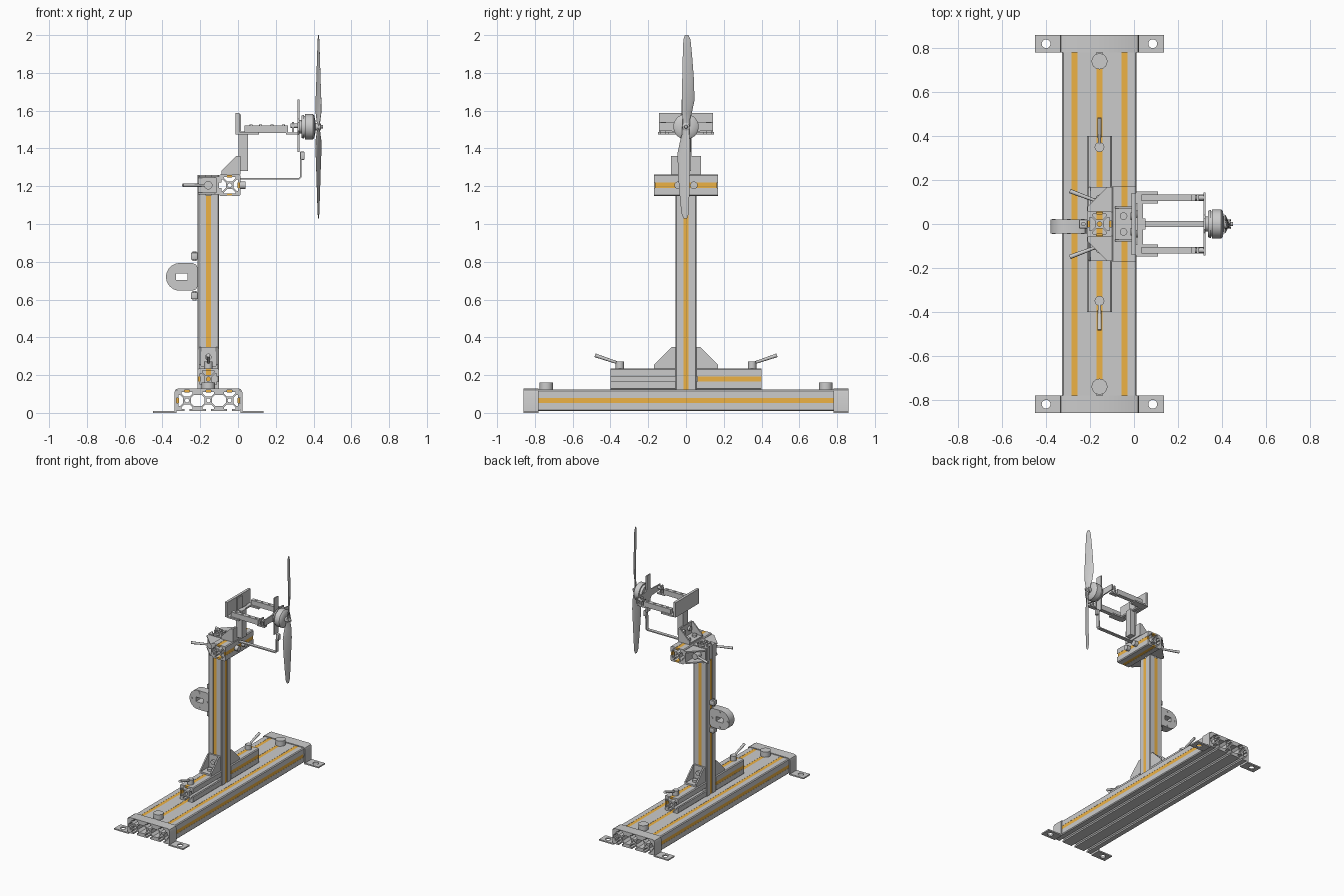
import bpy, bmesh
from math import sin, cos, pi
from mathutils import Vector, Matrix

if "Cube" in bpy.data.objects:
    bpy.data.objects.remove(bpy.data.objects["Cube"])

ORANGE = bpy.data.materials.new("orange_strip")
ORANGE.diffuse_color = (0.85, 0.45, 0.06, 1)
ORANGE.use_nodes = True
ORANGE.node_tree.nodes["Principled BSDF"].inputs["Base Color"].default_value = ORANGE.diffuse_color
CX, H = -0.157, 0.0565            # post centre x, half size of one rail cell
X, Y, Z = Vector((1, 0, 0)), Vector((0, 1, 0)), Vector((0, 0, 1))


def link(name, mesh):
    o = bpy.data.objects.new(name, mesh)
    bpy.context.collection.objects.link(o)
    return o


def from_bm(name, bm):
    bmesh.ops.recalc_face_normals(bm, faces=bm.faces)
    m = bpy.data.meshes.new(name)
    bm.to_mesh(m)
    bm.free()
    return link(name, m)


def frame(x, z, o=(0, 0, 0)):
    """Matrix whose local x and z point along the given directions."""
    m = Matrix((x, z.cross(x), z)).transposed().to_4x4()
    m.translation = o
    return m


def box(name, x0, x1, y0, y1, z0, z1, mat=None, bevel=0):
    bm = bmesh.new()
    bmesh.ops.create_cube(bm, size=1, matrix=Matrix.Translation(((x0+x1)/2, (y0+y1)/2, (z0+z1)/2))
                          @ Matrix.Diagonal((x1-x0, y1-y0, z1-z0, 1)))
    if bevel:
        bmesh.ops.bevel(bm, geom=bm.edges[:], offset=bevel, segments=2, affect='EDGES', profile=0.5)
    o = from_bm(name, bm)
    if mat:
        o.data.materials.append(mat)
    return o


def cyl(name, p0, p1, r, r2=None, n=24):
    p0, p1 = Vector(p0), Vector(p1)
    d = p1 - p0
    bm = bmesh.new()
    bmesh.ops.create_cone(bm, cap_ends=True, segments=n, radius1=r, radius2=r if r2 is None else r2, depth=d.length,
                          matrix=Matrix.Translation((p0+p1)/2) @ d.to_track_quat('Z', 'Y').to_matrix().to_4x4())
    return from_bm(name, bm)


def circle(u, v, r, n=20, a0=0, a1=2*pi):
    return [(u + r*cos(a0+(a1-a0)*i/n), v + r*sin(a0+(a1-a0)*i/n)) for i in range(n)]


def prism(name, loops, axis, a, b):
    """Fill nested 2D loops (holes inside) and extrude from a to b along an axis."""
    cu = bpy.data.curves.new(name, 'CURVE')
    cu.dimensions, cu.fill_mode, cu.extrude = '2D', 'BOTH', abs(b-a)/2
    for lp in loops:
        s = cu.splines.new('POLY')
        s.points.add(len(lp)-1)
        for p, (u, v) in zip(s.points, lp):
            p.co = (u, v, 0, 1)
        s.use_cyclic_u = True
    tmp = link(name + "_curve", cu)
    mesh = bpy.data.meshes.new_from_object(tmp.evaluated_get(bpy.context.evaluated_depsgraph_get()))
    bpy.data.objects.remove(tmp)
    rot = {'x': frame(Y, X), 'y': frame(X, -Y), 'z': Matrix.Identity(4)}[axis]
    mesh.transform(Matrix.Translation({'x': X, 'y': Y, 'z': Z}[axis]*(a+b)/2) @ rot)
    bm = bmesh.new()
    bm.from_mesh(mesh)
    bmesh.ops.remove_doubles(bm, verts=bm.verts, dist=1e-5)
    return from_bm(name, bm)


def join(name, objs):
    bpy.ops.object.select_all(action='DESELECT')
    for o in objs:
        o.select_set(True)
    bpy.context.view_layer.objects.active = objs[0]
    bpy.ops.object.join()
    objs[0].name = name
    return objs[0]


def rail(name, u, v, axis, a, b, n=1):
    """T-slot extrusion of n cells side by side."""
    slot = [(-.0135, 0), (-.0135, .012), (-.03, .012), (-.03, .02), (-.014, .036)]
    slot += [(-t, d) for t, d in reversed(slot)]
    us = [u + (i-(n-1)/2)*2*H for i in range(n)]
    l, r, c = us[0]-H, us[-1]+H, .006
    out = [(l, v-H+c), (l+c, v-H)] + [(q+t, v-H+d) for q in us for t, d in slot]
    out += [(r-c, v-H), (r, v-H+c)] + [(r-d, v+t) for t, d in slot]
    out += [(r, v+H-c), (r-c, v+H)] + [(q-t, v+H-d) for q in us[::-1] for t, d in slot]
    out += [(l+c, v+H), (l, v+H-c)] + [(l+d, v-t) for t, d in slot]
    loops = [out] + [circle(q, v, .011, 12) for q in us]
    for q in us[:-1]:
        w = q + H
        loops.append([(w+s*a_, v+b_) for s, a_, b_ in ((-1, .036, -.014), (-1, .02, -.03), (1, .02, -.03), (1, .036, -.014),
                                                      (1, .036, .014), (1, .02, .03), (-1, .02, .03), (-1, .036, .014))])
    return prism(name, loops, axis, a, b)


def gusset(name, m, s=.112, w=.1, t=.012, bolts=(0,)):
    """Hollow angle bracket: legs along local x and z."""
    tri = [(0, 0), (s, 0), (s, .02), (.02, s), (0, s)]
    parts = [box("p", 0, s, -w/2, w/2, 0, t), box("p", 0, t, -w/2, w/2, 0, s)]
    parts += [prism("p", [tri], 'y', k*w/2, k*(w/2-.01)) for k in (-1, 1)]
    for y in bolts:
        parts += [cyl("p", (.06, y, t), (.06, y, .028), .017), cyl("p", (t, y, .06), (.028, y, .06), .017)]
    o = join(name, parts)
    o.data.transform(m)
    return o


def lever(name, foot, top, tip):
    foot, top, tip = map(Vector, (foot, top, tip))
    join(name, [cyl("p", foot, top, .022), cyl("p", foot.lerp(top, .7), tip, .007, .010, 12)])


# Base rail with strips, straps and feet
rail("base_rail", CX, .066, 'y', -.86, .86, 3)
for i in (-1, 0, 1):
    e = .71 if i == 0 else .78
    x = CX + i*2*H
    box("base_top_strip", x-.0135, x+.0135, -e, e, .108, .1215, ORANGE)
for k in (-1, 1):
    xs = sorted((CX + k*(3*H-.001), CX + k*(3*H-.014)))
    box("base_side_strip", *xs, -.78, .78, .0525, .0795, ORANGE)
    half = [(.1695, 0), (.18, 0), (.18, .108), (.175, .122), (.162, .129)]
    strap = [(CX+a, z) for a, z in half] + [(CX-a, z) for a, z in half[::-1]] + [(CX-.1695, .1225), (CX+.1695, .1225)]
    prism("end_strap", [strap], 'y', k*.78, k*.86)
    cyl("base_knob", (CX, k*.74, .12), (CX, k*.74, .162), .036)
    for x0, x1, hx in ((-.45, CX-.17, -.4), (CX+.17, .136, .085)):
        y0, y1 = k*.78, k*.86
        prism("foot_tab", [[(x0, y0), (x1, y0), (x1, y1), (x0, y1)], circle(hx, k*.82, .02)], 'z', 0, .01)

# Post and the two rails beside it
rail("post", CX, 0, 'z', .122, 1.26)
for k in (-1, 1):
    a, b = sorted((k*(H-.001), k*(H-.014)))
    box("post_side_strip", CX-.0135, CX+.0135, a, b, .125, 1.15, ORANGE)
    box("post_face_strip", CX+a, CX+b, -.0135, .0135, .125, 1.15, ORANGE)
    rail("foot_rail", CX, .179, 'y', k*H, k*.4)
    y0, y1 = sorted((k*.06, k*.4))
    box("foot_rail_strip", CX+a, CX+b, y0, y1, .1655, .1925, ORANGE)
    box("foot_rail_top_strip", CX-.0135, CX+.0135, y0, y1, .221, .2345, ORANGE)
    gusset("post_gusset", frame(Y*k, Z, (CX, k*H, .2355)))
    lever("foot_lever", (CX, k*.35, .235), (CX, k*.35, .272), (CX, k*.482, .305))
    # Brackets and levers at the top of the post
    gusset("head_gusset", frame(-X, Y*k, (CX+H, k*H, 1.205)), w=.095, bolts=())
    lever("head_lever", (CX, k*H, 1.205), (CX, k*.118, 1.205), (-.292, k*.15, 1.205))

# Crossbar
BX = CX + 2*H
rail("crossbar", BX, 1.205, 'y', -.17, .17)
for z in (1.1497, 1.2473):
    box("crossbar_strip", BX-.0135, BX+.0135, -.17, .17, z, z+.013, ORANGE)
box("crossbar_face_strip", BX+H-.014, BX+H-.001, -.165, .165, 1.1915, 1.2185, ORANGE)
for k in (-1, 1):
    cyl("crossbar_bolt", (BX+H-.005, k*.042, 1.205), (.04, k*.042, 1.205), .02)
gusset("arm_gusset", frame(-X, Z, (BX+H, 0, 1.261)), s=.1, w=.16, bolts=(-.036, .036))

# Oval holder behind the post
oval = circle(-.308, .72, .073, 20, pi/2, 3*pi/2) + [(-.24, .647), (-.222, .655), (-.212, .675),
                                                    (-.212, .765), (-.222, .785), (-.24, .793)]
prism("oval_holder", [oval, [(-.328, .703), (-.268, .703), (-.268, .738), (-.328, .738)]], 'y', -.043, .02)
for x, z in ((-.365, .72), (-.298, .778), (-.298, .662), (-.234, .72)):
    cyl("oval_bolt", (x, -.046, z), (x, .023, z), .008, n=12)
for z in (.62, .83):
    box("holder_clip", -.25, -.212, -.02, .02, z-.018, z+.018, bevel=.004)
    cyl("clip_screw", (-.23, 0, z-.025), (-.23, 0, z+.025), .01, n=12)

# Upright arm, rear board and the two load bars
box("arm_plate", .003, .016, -.03, .03, 1.28, 1.58)
box("arm_upright", .016, .052, -.026, .026, 1.28, 1.49)
box("rear_board", -.012, .008, -.142, .142, 1.475, 1.588)
box("arm_cross_foot", .016, .04, -.142, .142, 1.475, 1.487)
for k in (-1, 1):
    y0, y1 = sorted((k*.105, k*.135))
    box("load_bar", .035, .265, y0, y1, 1.482, 1.522)
    box("load_bar_mount", .008, .11, min(k*.093, k*.147), max(k*.093, k*.147), 1.474, 1.486)
    box("load_bar_tab", .255, .318, y0, y1, 1.474, 1.484)
    box("load_bar_end", .285, .296, y0, y1, 1.474, 1.54)
    cyl("tab_screw", (.278, k*.12, 1.52), (.318, k*.12, 1.52), .012, n=12)
    for x in (.07, .12, .18, .24):
        cyl("load_bar_screw", (x, k*.12, 1.52), (x, k*.12, 1.526), .008, n=12)

# Motor plate: a thin cross
MZ = 1.515
arm = [(.143, -.022), (.143, .022), (.04, .025), (.024, .04), (.024, .145)]
q = arm + [(-y, z) for y, z in arm[::-1]]
plate = q + [(-.024, -.135), (-.024, -.04), (-.04, -.025)][::-1] + [(.024, -.135), (.024, -.04), (.04, -.025)]
prism("motor_plate", [[(y, MZ+z) for y, z in plate]], 'x', .316, .325)

# Motor and spinner, turned about the x axis
bm = bmesh.new()
prof = [(.325, 0), (.325, .035), (.336, .035), (.336, .058), (.345, .063), (.35, .063), (.35, .057), (.356, .057),
        (.356, .067), (.396, .067), (.404, .058), (.41, .03), (.41, .02), (.436, .02), (.44, .01), (.45, .008), (.45, 0)]
vs = [bm.verts.new((x, 0, r)) for x, r in prof]
es = [bm.edges.new(p) for p in zip(vs, vs[1:])]
bmesh.ops.spin(bm, geom=vs+es, cent=(0, 0, 0), axis=X, angle=2*pi, steps=40)
bmesh.ops.remove_doubles(bm, verts=bm.verts, dist=1e-5)
bm.transform(Matrix.Translation((0, 0, MZ)))
from_bm("motor", bm)

# Propeller: twisted sections (radius, edge y, edge y, twist, thickness), blade turned for the pair
secs = [(0, -.02, .02, 0, .016), (.035, -.018, .02, .008, .014), (.07, -.019, .03, .014, .011), (.14, -.022, .045, .015, .009),
        (.25, -.02, .042, .011, .007), (.38, -.017, .032, .007, .005), (.46, -.014, .024, .004, .004), (.485, -.006, .012, .002, .002)]
for k in (1, -1):
    bm, last = bmesh.new(), None
    for r, y0, y1, tw, th in secs:
        ring = []
        for u, w in circle(0, 0, 1, 12):
            ring.append(bm.verts.new((.426 + w*th/2 - u*tw, k*((y0+y1)/2 + u*(y1-y0)/2), MZ + k*r)))
        if last:
            for i in range(12):
                bm.faces.new((last[i], last[i-1], ring[i-1], ring[i]))
        else:
            bm.faces.new(ring)
        last = ring
    bm.faces.new(last)
    from_bm("propeller_blade", bm)

# Bent sensor strip under the propeller
path = [(.01, 1.235), (.325, 1.235), (.335, 1.245), (.337, 1.345), (.329, 1.345), (.327, 1.25), (.322, 1.243), (.01, 1.243)]
prism("sensor_strip", [path], 'y', -.013, .013)
box("sensor_tip", .329, .353, -.013, .013, 1.34, 1.383, bevel=.004)

# Smooth round surfaces, keep hard edges
bpy.ops.object.select_all(action='SELECT')
bpy.context.view_layer.objects.active = bpy.data.objects["post"]
bpy.ops.object.shade_smooth_by_angle(angle=0.6)
